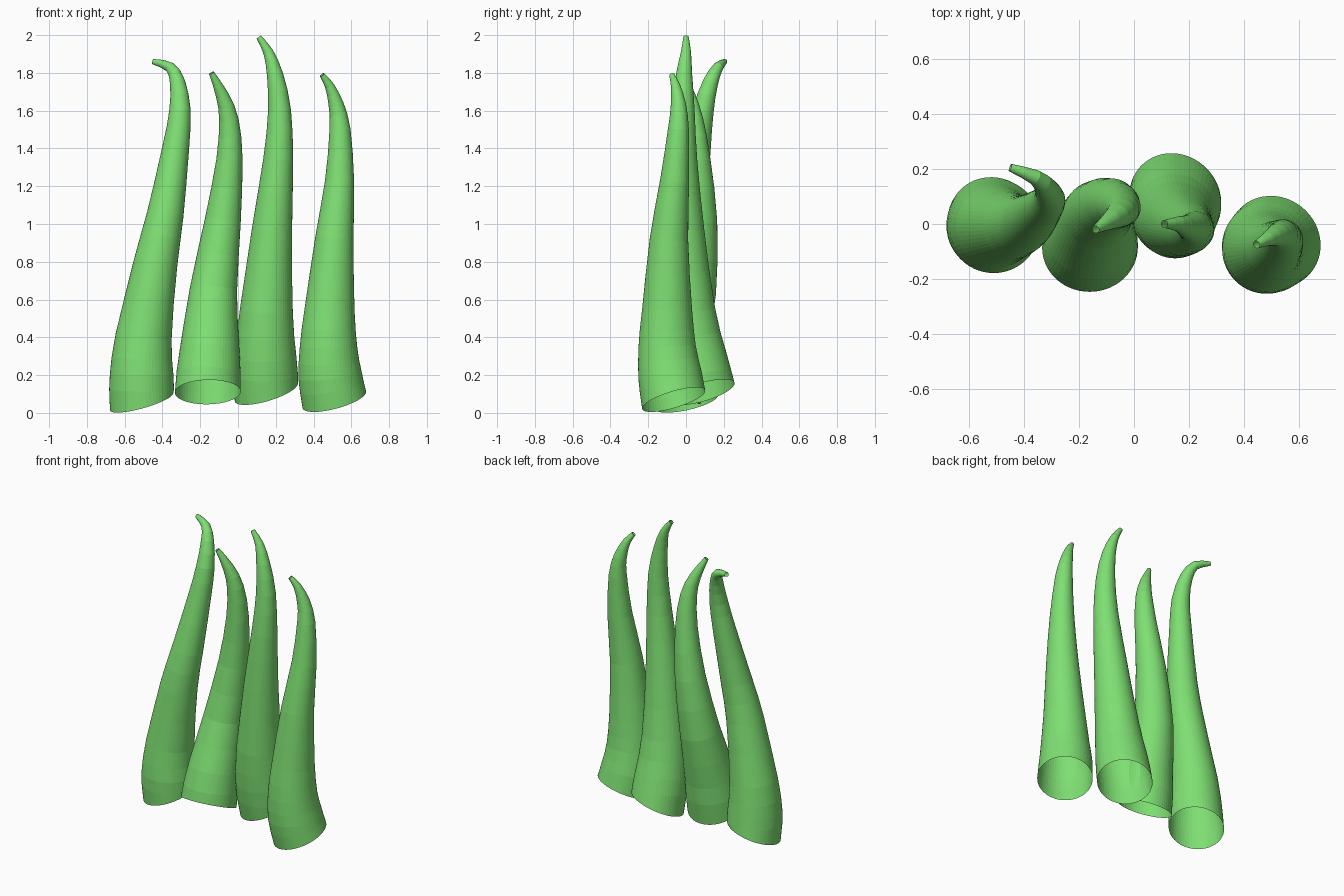
import bpy
import bmesh
import math
from mathutils import Vector

SIDES = 56
STEPS = 2  # rings added per path span

cube = bpy.data.objects.get("Cube")
if cube:
    bpy.data.objects.remove(cube, do_unlink=True)

# Single green skin colour
green = bpy.data.materials.new("soft_green")
green.use_nodes = True
colour = (0.21, 0.74, 0.17, 1.0)
green.diffuse_color = colour
green.node_tree.nodes["Principled BSDF"].inputs["Base Color"].default_value = colour

# Shared taper: (fraction of path length, radius)
TAPER = [(0, .174), (.08, .168), (.15, .154), (.3, .128), (.5, .1),
         (.68, .075), (.82, .056), (.9, .04), (.95, .027), (1, .014)]


def radius_at(fraction):
    for (f0, r0), (f1, r1) in zip(TAPER, TAPER[1:]):
        if fraction <= f1:
            return r0 + (r1 - r0) * (fraction - f0) / (f1 - f0)
    return TAPER[-1][1]


def smooth_path(points):
    """Catmull-Rom curve through the given centre points."""
    pts = [Vector(p) for p in points]
    ends = [2 * pts[0] - pts[1]] + pts + [2 * pts[-1] - pts[-2]]
    result = []
    for a, b, c, d in zip(ends, ends[1:], ends[2:], ends[3:]):
        for step in range(STEPS):
            t = step / STEPS
            result.append(b + (c - a) * t / 2
                          + (a - b * 2.5 + c * 2 - d / 2) * t ** 2
                          + ((b - c) * 1.5 + (d - a) / 2) * t ** 3)
    return result + [pts[-1]]


def tentacle(name, points, base_slope):
    """Tapered open tube; base_slope is the rise of the base rim along x and y."""
    path = smooth_path(points)
    lengths = [0.0]
    for p, q in zip(path, path[1:]):
        lengths.append(lengths[-1] + (q - p).length)

    bm = bmesh.new()
    rings = []
    for i, centre in enumerate(path):
        ahead = path[min(i + 1, len(path) - 1)]
        behind = path[max(i - 1, 0)]
        normal = (ahead - behind).normalized()
        if i == 0:
            normal = Vector((-base_slope[0], -base_slope[1], 1)).normalized()
        # Carry the ring from horizontal to face along the path without twist
        turn = Vector((0, 0, 1)).rotation_difference(normal)
        radius = radius_at(lengths[i] / lengths[-1])
        ring = []
        for k in range(SIDES):
            angle = math.tau * k / SIDES
            spoke = Vector((math.cos(angle), math.sin(angle), 0)) * radius
            ring.append(bm.verts.new(centre + turn @ spoke))
        rings.append(ring)

    for low, high in zip(rings, rings[1:]):
        for k in range(SIDES):
            n = (k + 1) % SIDES
            bm.faces.new((low[k], low[n], high[n], high[k]))

    mesh = bpy.data.meshes.new(name)
    bm.to_mesh(mesh)
    bm.free()
    mesh.materials.append(green)
    obj = bpy.data.objects.new(name, mesh)
    bpy.context.collection.objects.link(obj)
    return obj


# Four tentacles from the right side to the left side
tentacle("outer_right_tentacle", [
    (-.51, 0, .06), (-.51, -.01, .2), (-.5, -.01, .4), (-.435, -.01, .8),
    (-.385, .01, 1.05), (-.33, .06, 1.4), (-.307, .09, 1.6),
    (-.32, .13, 1.75), (-.36, .17, 1.83), (-.45, .205, 1.86)], (.28, .22))

tentacle("inner_right_tentacle", [
    (-.16, -.085, .11), (-.15, -.045, .33), (-.13, .035, .65),
    (-.08, .07, 1.02), (-.045, .06, 1.34), (-.048, .04, 1.55),
    (-.083, .015, 1.68), (-.14, -.02, 1.8)], (.02, -.4))

tentacle("inner_left_tentacle", [
    (.15, .09, .11), (.145, .05, .3), (.15, .015, .54), (.18, -.01, .97),
    (.213, -.02, 1.34), (.22, -.015, 1.6), (.196, -.01, 1.79),
    (.16, 0, 1.91), (.11, 0, 1.99)], (.3, .3))

tentacle("outer_left_tentacle", [
    (.51, -.065, .07), (.487, -.085, .2), (.479, -.1, .35), (.485, -.1, .55),
    (.51, -.09, .92), (.538, -.06, 1.23), (.54, -.04, 1.5),
    (.52, -.04, 1.63), (.485, -.055, 1.73), (.445, -.075, 1.79)], (.27, .3))
